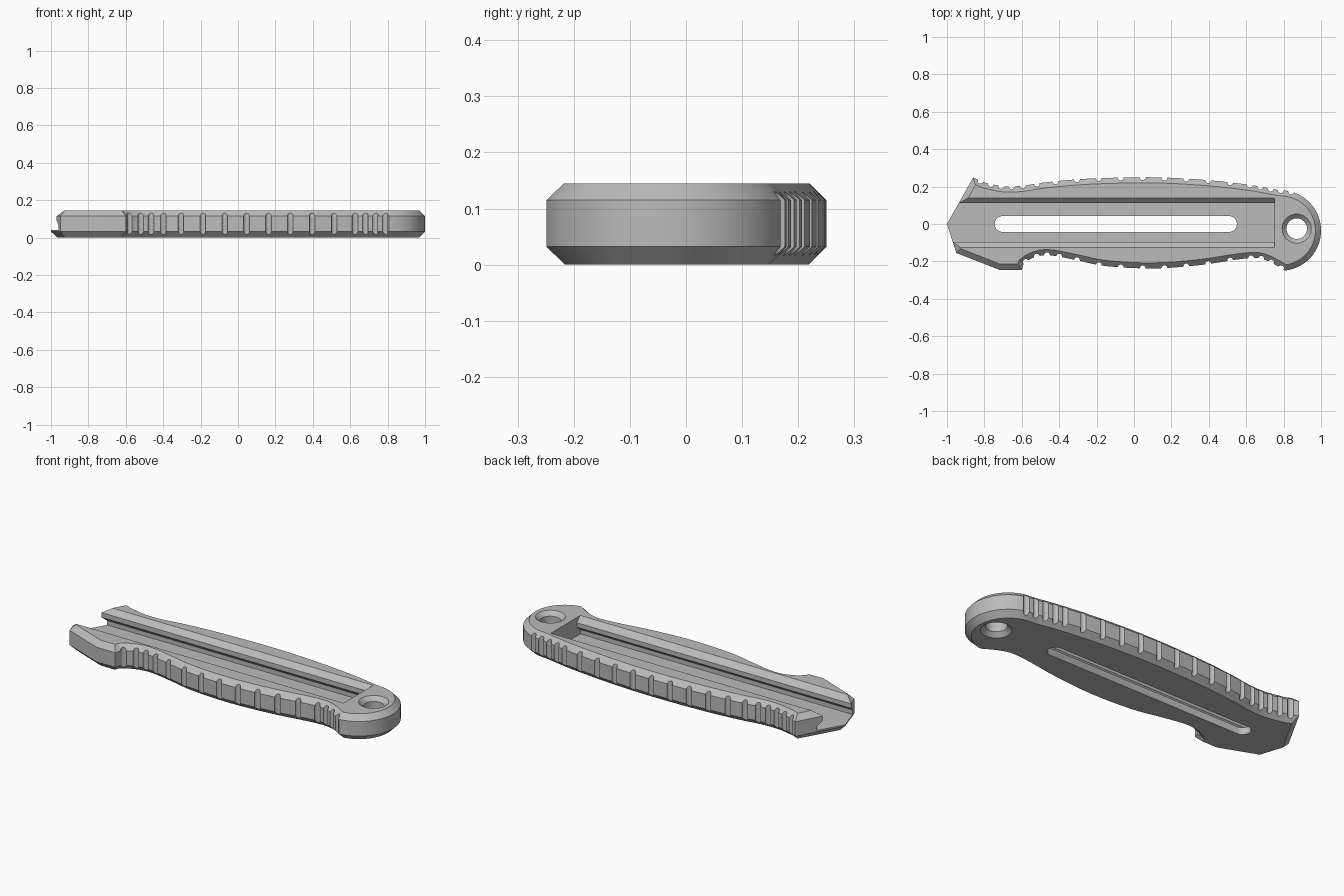
import bpy, bmesh, math
from mathutils import Vector

if "Cube" in bpy.data.objects:
    bpy.data.objects.remove(bpy.data.objects["Cube"])

GREY = bpy.data.materials.new("plain grey")
GREY.diffuse_color = (0.5, 0.5, 0.5, 1)
GREY.use_nodes = True
GREY.node_tree.nodes["Principled BSDF"].inputs["Base Color"].default_value = GREY.diffuse_color


def make(name, bm):
    bmesh.ops.recalc_face_normals(bm, faces=bm.faces[:])
    me = bpy.data.meshes.new(name)
    bm.to_mesh(me)
    bm.free()
    ob = bpy.data.objects.new(name, me)
    me.materials.append(GREY)
    bpy.context.scene.collection.objects.link(ob)
    return ob


def loft(bm, rings):
    """Skin a list of equal-length point rings and cap both ends."""
    vs = [[bm.verts.new(p) for p in r] for r in rings]
    n = len(vs[0])
    for a, b in zip(vs, vs[1:]):
        for i in range(n):
            j = (i + 1) % n
            bm.faces.new((a[i], a[j], b[j], b[i]))
    bm.faces.new(vs[0][::-1])
    bm.faces.new(vs[-1])


def spline(pts, steps=4):
    """Smooth curve through the points."""
    p = [Vector(q) for q in pts]
    p = [p[0]] + p + [p[-1]]
    out = []
    for a, b, c, d in zip(p, p[1:], p[2:], p[3:]):
        for k in range(steps):
            t = k / steps
            out.append(0.5 * (2 * b + (c - a) * t + (2 * a - 5 * b + 4 * c - d) * t * t
                              + (3 * b - a - 3 * c + d) * t ** 3))
    return out + [p[-1]]


def inset(pts, dist):
    """Mitred inward offset of a clockwise outline."""
    out = []
    for i, p in enumerate(pts):
        d1 = (p - pts[i - 1]).normalized()
        d2 = (pts[(i + 1) % len(pts)] - p).normalized()
        n1, n2 = Vector((d1.y, -d1.x)), Vector((d2.y, -d2.x))
        out.append(p + (n1 + n2) * dist / max(0.4, 1 + n1.dot(n2)))
    return out


def at_z(pts, z):
    return [(p[0], p[1], z) for p in pts]


def circle(cx, cy, r, n):
    return [(cx + r * math.cos(2 * math.pi * i / n), cy + r * math.sin(2 * math.pi * i / n))
            for i in range(n)]


def volume(me):
    bm = bmesh.new()
    bm.from_mesh(me)
    v = abs(bm.calc_volume()) if bm.faces else 0
    bm.free()
    return v


def carve(body, cutter):
    """Subtract the cutter, using the first solver that gives a sound solid."""
    cutter.hide_render = True
    before = volume(body.data)
    mod = body.modifiers.new("carve", 'BOOLEAN')
    mod.operation, mod.object = 'DIFFERENCE', cutter
    result = None
    for solver in ('EXACT', 'MANIFOLD', 'FLOAT'):
        try:
            mod.solver = solver
        except TypeError:
            continue
        bpy.context.view_layer.update()
        deps = bpy.context.evaluated_depsgraph_get()
        me = bpy.data.meshes.new_from_object(body.evaluated_get(deps))
        if 0.4 * before < volume(me) < 0.99999 * before:
            result = me
            break
    body.modifiers.remove(mod)
    if result:
        body.data = result
    bpy.data.objects.remove(cutter)


# Handle outline, clockwise from the nose tip; long segments next to sharp corners
back_edge = spline([(-0.80, 0.222), (-0.70, 0.202), (-0.60, 0.204), (-0.48, 0.222),
                    (-0.25, 0.242), (0.08, 0.25), (0.35, 0.238), (0.6, 0.212), (0.77, 0.182)])
end_arc = [Vector((0.785 + 0.215 * math.cos(math.radians(a)), -0.035 + 0.215 * math.sin(math.radians(a))))
           for a in range(84, -86, -6)]
grip_edge = spline([(0.745, -0.212), (0.70, -0.192), (0.65, -0.182), (0.55, -0.19), (0.35, -0.22),
                    (0.1, -0.238), (-0.15, -0.225), (-0.3, -0.195), (-0.42, -0.171),
                    (-0.49, -0.168), (-0.55, -0.185), (-0.59, -0.212)])
outline = ([Vector((-1, 0)), Vector((-0.86, 0.248))] + back_edge + end_arc + grip_edge
           + [Vector((-0.6, -0.245)), Vector((-0.72, -0.245)), Vector((-0.95, -0.155))])

# Body with chamfers above and below
bm = bmesh.new()
loft(bm, [at_z(inset(outline, 0.032), 0), at_z(outline, 0.032),
          at_z(outline, 0.115), at_z(inset(outline, 0.03), 0.145)])
handle = make("knife_handle", bm)

# Blade channel with undercut rails, open at the nose
section = [(0.14, 0.04), (0.14, 0.065), (0.112, 0.09), (0.112, 0.117), (0.16, 0.165),
           (-0.145, 0.165), (-0.095, 0.115), (-0.095, 0.09), (-0.125, 0.065), (-0.125, 0.04)]
bm = bmesh.new()
loft(bm, [[(x, y, z) for y, z in section] for x in (-1.1, 0.752)])
carve(handle, make("channel_cutter", bm))

# Long slot through the floor
slot = [((0.507 if math.cos(a) > 0 else -0.702) + 0.043 * math.cos(a), 0.043 * math.sin(a))
        for a in [math.radians(7.5 + 15 * i) for i in range(24)]]
bm = bmesh.new()
loft(bm, [at_z(slot, -0.1), at_z(slot, 0.1)])
carve(handle, make("slot_cutter", bm))

# Lanyard hole, countersunk on both sides
bm = bmesh.new()
loft(bm, [at_z(circle(0.87, -0.025, r, 40), z)
          for r, z in ((0.088, -0.01), (0.055, 0.023), (0.055, 0.122), (0.088, 0.155))])
carve(handle, make("hole_cutter", bm))


def edge_y(x, pick):
    """Outline y at a given x."""
    ys = []
    for i, q in enumerate(outline):
        p = outline[i - 1]
        if min(p.x, q.x) <= x <= max(p.x, q.x) and abs(p.x - q.x) > 1e-6:
            ys.append(p.y + (q.y - p.y) * (x - p.x) / (q.x - p.x))
    return pick(ys)


# Grip grooves along both long edges
wide = [-0.305 + 0.117 * i for i in range(8)]
lower = [-0.578, -0.52, -0.465, -0.40] + wide + [0.626, 0.68, 0.733, 0.786]
upper = [-0.82, -0.765, -0.71, -0.655, -0.595, -0.52, -0.42] + wide + [0.62, 0.675, 0.73, 0.785, 0.84]
bm = bmesh.new()
for xs, pick in ((lower, min), (upper, max)):
    for x in xs:
        c = circle(x, edge_y(x, pick), 0.0155, 16)
        loft(bm, [at_z(c, -0.1), at_z(c, 0.25)])
carve(handle, make("groove_cutter", bm))

# One colour, smooth curves with sharp edges kept
handle.data.materials.clear()
handle.data.materials.append(GREY)
for p in handle.data.polygons:
    p.material_index = 0
handle.hide_render = False
bpy.context.view_layer.objects.active = handle
handle.select_set(True)
bpy.ops.object.shade_smooth_by_angle(angle=math.radians(25))
